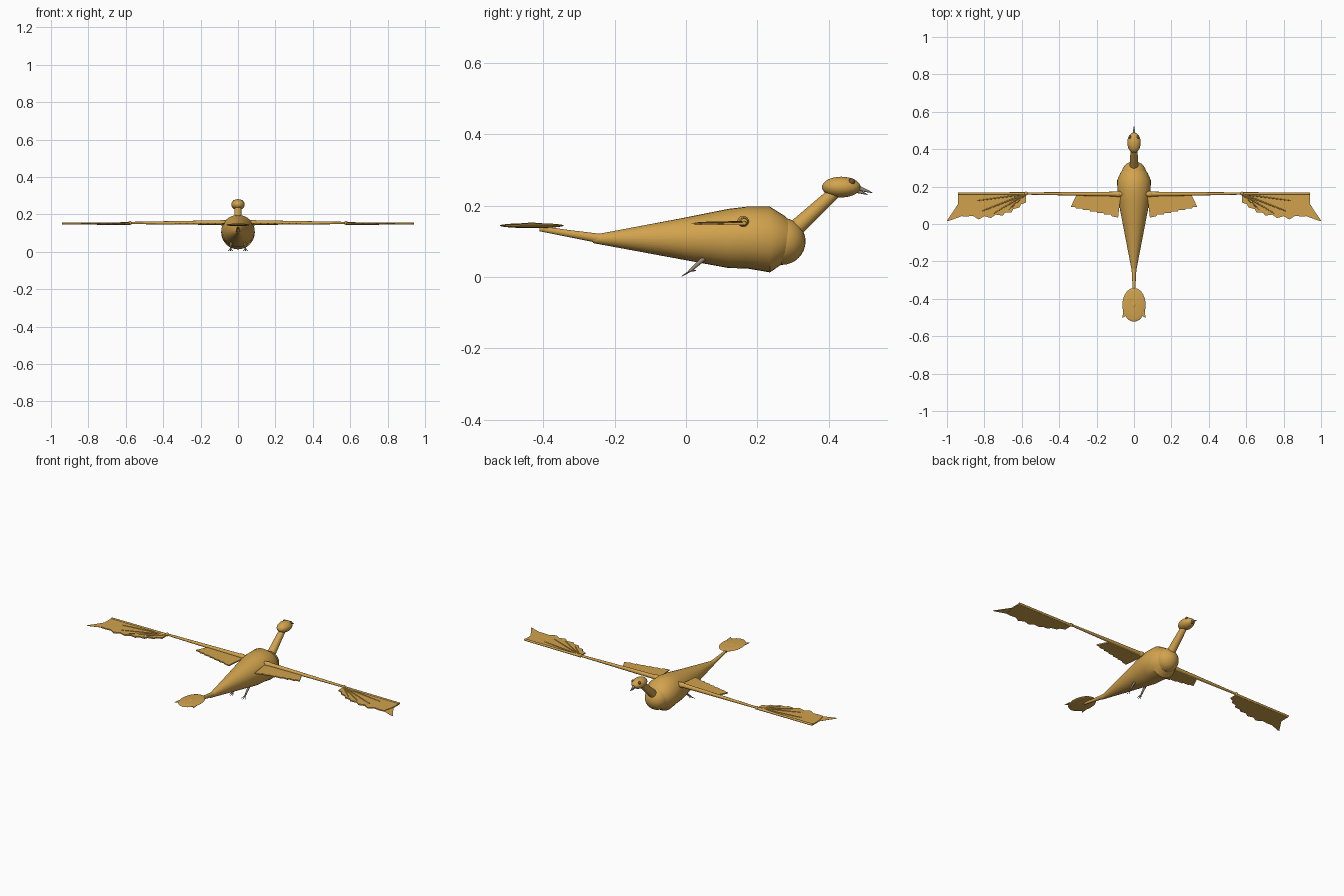
import bpy, bmesh, math
from mathutils import Vector

if "Cube" in bpy.data.objects:
    bpy.data.objects.remove(bpy.data.objects["Cube"])


def material(name, colour):
    m = bpy.data.materials.new(name)
    m.use_nodes = True
    m.diffuse_color = (*colour, 1)
    m.node_tree.nodes["Principled BSDF"].inputs["Base Color"].default_value = (*colour, 1)
    return m


tan = material("tan", (0.64, 0.365, 0.075))
brown = material("dark brown", (0.16, 0.09, 0.03))
grey = material("horn grey", (0.30, 0.25, 0.18))


def finish(name, bm, mat, mirror=False, smooth=True):
    bmesh.ops.recalc_face_normals(bm, faces=bm.faces)
    mesh = bpy.data.meshes.new(name)
    bm.to_mesh(mesh)
    bm.free()
    mesh.materials.append(mat)
    ob = bpy.data.objects.new(name, mesh)
    bpy.context.collection.objects.link(ob)
    if mirror:
        ob.modifiers.new("Mirror", "MIRROR").use_mirror_merge = False
    if smooth:
        bpy.ops.object.select_all(action="DESELECT")
        ob.select_set(True)
        bpy.context.view_layer.objects.active = ob
        bpy.ops.object.shade_smooth_by_angle(angle=math.radians(35))
    return ob


def loft(name, stations, mat, sides=32):
    """Elliptical rings along y; each station is y, bottom, top, half width."""
    bm = bmesh.new()
    rings = []
    for y, low, high, rx in stations:
        ring = []
        for i in range(sides):
            a = math.tau * i / sides
            ring.append(bm.verts.new((rx * math.cos(a), y,
                                      (low + high) / 2 + (high - low) / 2 * math.sin(a))))
        rings.append(ring)
    for a, b in zip(rings, rings[1:]):
        for i in range(sides):
            j = (i + 1) % sides
            bm.faces.new((a[i], a[j], b[j], b[i]))
    bm.faces.new(rings[0])
    bm.faces.new(rings[-1])
    return finish(name, bm, mat)


def rod(name, start, end, r1, r2, mat, mirror=False, sides=12):
    bm = bmesh.new()
    a, b = Vector(start), Vector(end)
    bmesh.ops.create_cone(bm, cap_ends=True, segments=sides, radius1=r1, radius2=r2,
                          depth=(b - a).length)
    bmesh.ops.rotate(bm, verts=bm.verts, matrix=(b - a).to_track_quat("Z", "Y").to_matrix())
    bmesh.ops.translate(bm, verts=bm.verts, vec=(a + b) / 2)
    return finish(name, bm, mat, mirror)


def ball(name, centre, size, mat, mirror=False):
    bm = bmesh.new()
    bmesh.ops.create_uvsphere(bm, u_segments=28, v_segments=16, radius=1)
    bmesh.ops.scale(bm, verts=bm.verts, vec=size)
    bmesh.ops.translate(bm, verts=bm.verts, vec=centre)
    return finish(name, bm, mat, mirror)


def plate(name, outline, z, thickness, mat, mirror=False):
    """Flat outline in plan, given a thickness centred on z."""
    bm = bmesh.new()
    face = bm.faces.new([bm.verts.new((x, y, z - thickness / 2)) for x, y in outline])
    top = bmesh.ops.extrude_face_region(bm, geom=[face])["geom"]
    bmesh.ops.translate(bm, vec=(0, 0, thickness),
                        verts=[v for v in top if isinstance(v, bmesh.types.BMVert)])
    bmesh.ops.triangulate(bm, faces=[f for f in bm.faces if len(f.verts) > 4])
    return finish(name, bm, mat, mirror, smooth=False)


# Body, breast and tail boom
loft("body", [(-0.26, 0.095, 0.118, 0.010), (0.00, 0.047, 0.167, 0.060),
              (0.12, 0.025, 0.191, 0.083), (0.17, 0.024, 0.197, 0.089),
              (0.235, 0.013, 0.197, 0.090), (0.275, 0.040, 0.172, 0.072),
              (0.30, 0.060, 0.150, 0.050)], tan)
ball("breast", (0, 0.268, 0.100), (0.067, 0.067, 0.066), tan)
loft("tail_boom", [(-0.41, 0.128, 0.143, 0.005), (-0.33, 0.112, 0.132, 0.008),
                   (-0.24, 0.094, 0.121, 0.013)], tan, 16)

# Tail fan with hub and side spurs
ball("tail_fan", (0, -0.432, 0.144), (0.062, 0.090, 0.007), tan)
ball("tail_hub", (0, -0.432, 0.148), (0.012, 0.017, 0.005), tan)
plate("tail_spur", [(0.040, -0.485), (0.058, -0.465), (0.062, -0.505)], 0.145, 0.003,
      tan, True)

# Neck, head, eyes and beak
rod("neck", (0, 0.295, 0.125), (0, 0.425, 0.245), 0.024, 0.017, tan, sides=24)
ball("head", (0, 0.435, 0.252), (0.036, 0.054, 0.029), tan)
ball("eye", (0.021, 0.464, 0.267), (0.008, 0.009, 0.009), brown, True)
rod("upper_beak", (0, 0.475, 0.252), (0, 0.522, 0.236), 0.009, 0.001, grey)
rod("lower_beak", (0, 0.475, 0.243), (0, 0.508, 0.231), 0.007, 0.001, grey)

# Legs and toes
rod("leg", (0.036, 0.050, 0.052), (0.040, 0.010, 0.016), 0.007, 0.004, grey, True)
for i, (dx, y, z) in enumerate([(-0.012, -0.008, 0.004), (0, -0.012, 0.002),
                                (0.012, -0.008, 0.004), (0, 0.028, 0.018)]):
    rod(f"toe_{i + 1}", (0.040, 0.012, 0.017), (0.040 + dx, y, z), 0.003, 0.001,
        grey, True, 8)

# Wing arm and joints
rod("wing_arm", (0.06, 0.160, 0.156), (0.58, 0.163, 0.154), 0.013, 0.006, tan, True)
ball("wing_shoulder", (0.085, 0.160, 0.156), (0.020, 0.016, 0.015), tan, True)
ball("wing_wrist", (0.577, 0.163, 0.154), (0.010, 0.010, 0.010), tan, True)
rod("wing_leading_edge", (0.577, 0.163, 0.151), (0.940, 0.163, 0.151), 0.007, 0.006, tan, True)

# Inner wing feathers with a ragged trailing edge
inner = [(0.07, 0.160), (0.085, 0.034)]
for i in range(6):
    x = 0.12 + 0.038 * i
    y = 0.042 + 0.008 * i
    inner += [(x, y), (x + 0.004, y + 0.008)]
inner += [(0.338, 0.092), (0.305, 0.160)]
plate("inner_feathers", inner, 0.150, 0.007, tan, True)

# Outer wing feathers, fanned from the wrist, with a thin swept tip
outer = [(0.577, 0.165), (0.577, 0.115), (0.605, 0.105), (0.612, 0.088), (0.645, 0.080),
         (0.655, 0.062), (0.690, 0.060), (0.702, 0.045), (0.740, 0.050), (0.765, 0.032),
         (0.800, 0.042), (0.830, 0.024), (0.862, 0.044), (0.895, 0.040), (0.925, 0.042),
         (0.940, 0.105), (0.940, 0.165)]
plate("outer_feathers", outer, 0.149, 0.007, tan, True)
plate("wing_tip_feather", [(0.920, 0.042), (0.995, 0.015), (1.000, 0.018), (0.965, 0.070),
                           (0.942, 0.105), (0.930, 0.110)], 0.149, 0.001, tan, True)
for i, (x, y) in enumerate([(0.67, 0.076), (0.75, 0.056), (0.81, 0.070), (0.84, 0.125)]):
    rod(f"feather_rib_{i + 1}", (0.580, 0.160, 0.152), (x, y, 0.152), 0.005, 0.003,
        tan, True, 8)
